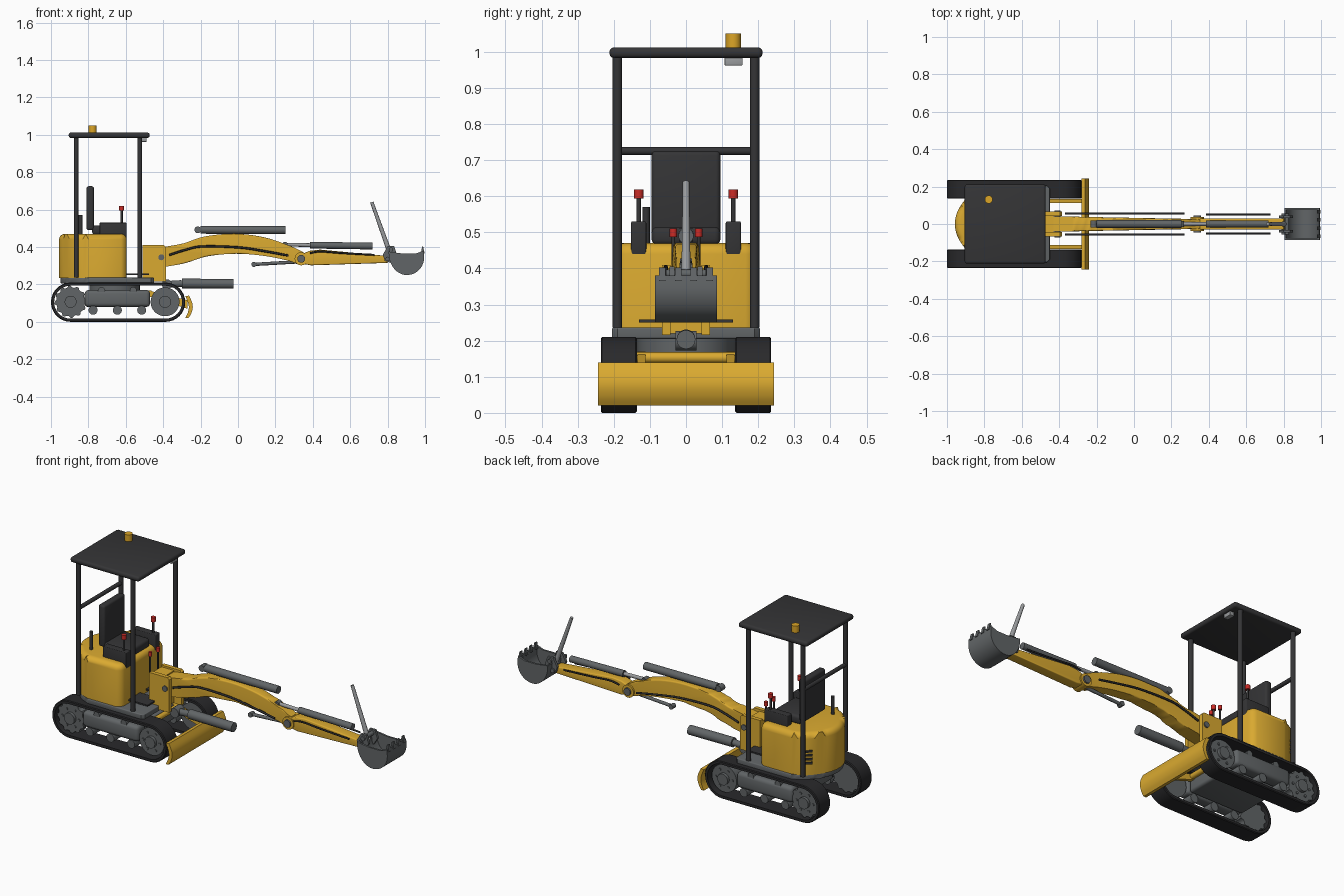
import bpy, bmesh, math
from mathutils import Vector

if "Cube" in bpy.data.objects:
    bpy.data.objects.remove(bpy.data.objects["Cube"])


def mat(name, r, g, b):
    m = bpy.data.materials.new(name)
    m.diffuse_color = (r, g, b, 1)
    m.use_nodes = True
    m.node_tree.nodes["Principled BSDF"].inputs["Base Color"].default_value = m.diffuse_color
    return m


YELLOW = mat("machine_yellow", 0.70, 0.40, 0.03)
STEEL = mat("steel_grey", 0.12, 0.13, 0.135)
DARK = mat("dark_grey", 0.035, 0.035, 0.037)
RUBBER = mat("rubber_black", 0.022, 0.022, 0.024)
CHROME = mat("light_grey", 0.32, 0.33, 0.34)
RED = mat("red", 0.6, 0.025, 0.02)
AMBER = mat("amber", 0.72, 0.38, 0.02)


def finish(name, bm, m, angle=35):
    bmesh.ops.recalc_face_normals(bm, faces=bm.faces)
    me = bpy.data.meshes.new(name)
    bm.to_mesh(me)
    bm.free()
    ob = bpy.data.objects.new(name, me)
    bpy.context.collection.objects.link(ob)
    me.materials.append(m)
    bpy.ops.object.select_all(action='DESELECT')
    ob.select_set(True)
    bpy.context.view_layer.objects.active = ob
    bpy.ops.object.shade_smooth_by_angle(angle=math.radians(angle))
    return ob


def box(name, lo, hi, m, bevel=0.0, rot_z=0):
    bm = bmesh.new()
    bmesh.ops.create_cube(bm, size=1)
    lo, hi = Vector(lo), Vector(hi)
    for v in bm.verts:
        v.co = Vector([v.co[i] * (hi - lo)[i] for i in range(3)])
    if bevel:
        bmesh.ops.bevel(bm, geom=bm.edges[:], offset=bevel, segments=3, profile=0.5, affect='EDGES')
    ob = finish(name, bm, m)
    ob.location = (lo + hi) / 2
    ob.rotation_euler.z = rot_z
    return ob


def rod(name, p, q, r, m, n=24, r2=None):
    p, q = Vector(p), Vector(q)
    bm = bmesh.new()
    bmesh.ops.create_cone(bm, cap_ends=True, segments=n, radius1=r, radius2=r if r2 is None else r2,
                          depth=(q - p).length)
    ob = finish(name, bm, m)
    ob.location = (p + q) / 2
    ob.rotation_mode = 'QUATERNION'
    ob.rotation_quaternion = (q - p).to_track_quat('Z', 'Y')
    return ob


def prism(name, pts, a, b, m, axis='y', bevel=0.0, top_only=False, width=None):
    """Extrude a profile (x,z along y, or x,y along z) from a to b."""
    bm = bmesh.new()
    place = (lambda u, v, t: (u, t, v)) if axis == 'y' else (lambda u, v, t: (u, v, t))
    f = bm.faces.new([bm.verts.new(place(u, v, a)) for u, v in pts])
    new = bmesh.ops.extrude_face_region(bm, geom=[f])['geom']
    for v in [g for g in new if isinstance(g, bmesh.types.BMVert)]:
        v.co[1 if axis == 'y' else 2] = b
    if bevel:
        k = 1 if axis == 'y' else 2
        es = [e for e in bm.edges if abs(e.verts[0].co[k] - e.verts[1].co[k]) < 1e-6
              and (not top_only or e.verts[0].co[k] > (a + b) / 2)]
        bmesh.ops.bevel(bm, geom=es, offset=bevel, segments=4, profile=0.5, affect='EDGES')
    if width:
        for v in bm.verts:
            v.co.y *= width(v.co.x)
    return finish(name, bm, m)


def spline(pts, k=5):
    """Catmull-Rom through open points."""
    P = [Vector(p) for p in [pts[0]] + pts + [pts[-1]]]
    out = []
    for i in range(1, len(P) - 2):
        a, b, c, d = P[i - 1:i + 3]
        for j in range(k):
            t = j / k
            out.append(tuple(0.5 * (2 * b + (c - a) * t + (2 * a - 5 * b + 4 * c - d) * t * t
                                    + (3 * b - a - 3 * c + d) * t ** 3)))
    return out + [tuple(P[-1])]


def stadium(x0, x1, z, r, n=16):
    arc = lambda cx, s: [(cx + r * math.cos(s + math.pi * i / n), z + r * math.sin(s + math.pi * i / n))
                         for i in range(n + 1)]
    return arc(x1, -math.pi / 2) + arc(x0, math.pi / 2)


def hose(name, pts, y, r):
    c = bpy.data.curves.new(name, 'CURVE')
    c.dimensions, c.bevel_depth, c.bevel_resolution, c.use_fill_caps = '3D', r, 2, True
    pts = spline(pts)
    s = c.splines.new('POLY')
    s.points.add(len(pts) - 1)
    for p, (x, z) in zip(s.points, pts):
        p.co = (x, y, z, 1)
    c.materials.append(RUBBER)
    bpy.context.collection.objects.link(bpy.data.objects.new(name, c))


# tracks, wheels and side frames
for s, side in ((1, "left"), (-1, "right")):
    bm = bmesh.new()
    rings = [[bm.verts.new((x, s * y, z)) for x, z in stadium(-0.895, -0.387, 0.105, r)]
             for r, y in ((0.105, 0.14), (0.105, 0.232), (0.101, 0.236), (0.088, 0.236), (0.088, 0.136), (0.101, 0.136))]
    for i in range(6):
        A, B = rings[i], rings[(i + 1) % 6]
        for j in range(len(A)):
            k = (j + 1) % len(A)
            bm.faces.new((A[j], A[k], B[k], B[j]))
    finish(side + "_track", bm, RUBBER)
    for x, nm in ((-0.895, "sprocket"), (-0.39, "idler")):
        gear = []
        for i in range(48):
            r = 0.086 if i % 4 < 2 and nm == "sprocket" else 0.077
            gear.append((x + r * math.cos(i * math.pi / 24), 0.107 + r * math.sin(i * math.pi / 24)))
        prism(f"{side}_{nm}", gear, s * 0.155, s * 0.215, STEEL)
        rod(f"{side}_{nm}_hub", (x, s * 0.2, 0.107), (x, s * 0.232, 0.107), 0.032, STEEL)
        for i in range(6):
            a = i * math.pi / 3
            c = (x + 0.052 * math.cos(a), 0.107 + 0.052 * math.sin(a))
            rod(f"{side}_{nm}_bolt", (c[0], s * 0.21, c[1]), (c[0], s * 0.22, c[1]), 0.007, STEEL, 8)
    box(side + "_track_frame", (-0.82, min(s * .15, s * .225), 0.08), (-0.47, max(s * .15, s * .225), 0.17), STEEL, 0.02)
    for x in (-0.775, -0.645, -0.515):
        rod(side + "_roller", (x, s * 0.15, 0.062), (x, s * 0.222, 0.062), 0.024, STEEL)
    for x in (-0.73, -0.56):
        rod(side + "_top_roller", (x, s * 0.15, 0.168), (x, s * 0.222, 0.168), 0.018, STEEL)
    # blade arms
    prism(side + "_blade_arm", [(-0.49, 0.17), (-0.49, 0.14), (-0.27, 0.07), (-0.27, 0.115)],
          s * 0.112, s * 0.134, YELLOW)

# undercarriage centre, slewing ring, dozer blade
box("centre_frame", (-0.82, -0.15, 0.08), (-0.48, 0.15, 0.165), STEEL, 0.015)
rod("slewing_ring", (-0.66, 0, 0.16), (-0.66, 0, 0.212), 0.135, STEEL, 40)
rod("blade_cross_tube", (-0.47, -0.135, 0.153), (-0.47, 0.135, 0.153), 0.015, YELLOW)
prism("dozer_blade", spline([(-0.262, 0.14), (-0.246, 0.105), (-0.242, 0.075), (-0.25, 0.045), (-0.265, 0.02)])
      + spline([(-0.282, 0.02), (-0.268, 0.05), (-0.263, 0.078), (-0.268, 0.105), (-0.282, 0.138)]), -0.243, 0.243, YELLOW)

# platform and rounded engine body
rear = spline([(-0.80, 0.2), (-0.87, 0.168), (-0.925, 0.1), (-0.95, 0.05), (-0.957, 0),
               (-0.95, -0.05), (-0.925, -0.1), (-0.87, -0.168), (-0.80, -0.2)], 4)
prism("platform", [(-0.45, 0.19), (-0.465, 0.205)] + [(x * 0.97 - 0.02, y * 1.02) for x, y in rear]
      + [(-0.465, -0.205), (-0.45, -0.19)], 0.205, 0.237, STEEL, 'z', 0.006)
prism("engine_body", [(-0.595, 0.165), (-0.603, 0.185), (-0.625, 0.2)] + rear
      + [(-0.625, -0.2), (-0.603, -0.185), (-0.595, -0.165)], 0.235, 0.47, YELLOW, 'z', 0.03, True)
for i in range(4):
    z = 0.30 + 0.022 * i
    box("vent_slot", (-0.90, 0.155, z), (-0.85, 0.171, z + 0.01), DARK, 0, math.radians(38))

# seat, consoles, levers
box("seat_cushion", (-0.78, -0.095, 0.465), (-0.615, 0.095, 0.515), DARK, 0.015)
box("seat_back", (-0.81, -0.095, 0.49), (-0.77, 0.095, 0.725), DARK, 0.012)
for s in (1, -1):
    y = 0.131 * s
    box("control_console", (-0.74, y - 0.021, 0.437), (-0.595, y + 0.021, 0.53), DARK, 0.004)
    rod("joystick", (-0.622, y, 0.52), (-0.622, y, 0.6), 0.006, DARK, 12)
    rod("joystick_knob", (-0.622, y, 0.594), (-0.622, y, 0.619), 0.013, RED, 16)
    rod("travel_lever", (-0.525, 0.035 * s, 0.235), (-0.525, 0.035 * s, 0.495), 0.005, DARK, 12)
    rod("travel_lever_knob", (-0.525, 0.035 * s, 0.487), (-0.525, 0.035 * s, 0.51), 0.01, RED, 16)
    box("foot_pedal", (-0.6, 0.078 * s - 0.052, 0.25), (-0.475, 0.078 * s + 0.052, 0.258), DARK)
    # canopy posts
    for x in (-0.865, -0.525):
        rod("canopy_post", (x, 0.19 * s, 0.237), (x, 0.19 * s, 0.99), 0.013, DARK)
rod("exhaust_pipe", (-0.842, -0.11, 0.45), (-0.842, -0.11, 0.57), 0.01, DARK, 16)

# canopy
rod("canopy_crossbar", (-0.865, -0.19, 0.725), (-0.865, 0.19, 0.725), 0.011, DARK)
box("canopy_roof", (-0.905, -0.212, 0.983), (-0.473, 0.212, 1.012), DARK, 0.012)
rod("beacon", (-0.777, 0.131, 1.01), (-0.777, 0.131, 1.05), 0.021, AMBER)
box("work_light", (-0.515, 0.107, 0.962), (-0.488, 0.157, 0.985), CHROME, 0.003)

# swing bracket
for s in (1, -1):
    prism("bracket_plate", [(-0.51, 0.237), (-0.48, 0.215), (-0.385, 0.215), (-0.385, 0.40), (-0.395, 0.41), (-0.51, 0.41)],
          s * 0.043, s * 0.066, YELLOW)
box("bracket_core", (-0.51, -0.044, 0.22), (-0.43, 0.044, 0.4), YELLOW)
rod("boom_pin", (-0.41, -0.072, 0.345), (-0.41, 0.072, 0.345), 0.016, STEEL)

# boom, stick and joint
prism("boom", spline([(-0.45, 0.39), (-0.385, 0.402), (-0.29, 0.42), (-0.18, 0.456), (-0.02, 0.471),
                      (0.14, 0.452), (0.28, 0.405), (0.35, 0.372)])
      + spline([(0.335, 0.305), (0.255, 0.33), (0.135, 0.353), (-0.01, 0.364), (-0.165, 0.35), (-0.29, 0.312), (-0.45, 0.285)]),
      -0.04, 0.04, YELLOW, bevel=0.008, width=lambda x: 1 - 0.32 * max(0, min(1, (x + 0.35) / 0.6)))
prism("stick", [(0.32, 0.355), (0.385, 0.38), (0.44, 0.386), (0.80, 0.352), (0.815, 0.335), (0.80, 0.315), (0.39, 0.302), (0.32, 0.315)],
      -0.03, 0.03, YELLOW, bevel=0.006)
rod("elbow_boss", (0.338, -0.037, 0.337), (0.338, 0.037, 0.337), 0.035, YELLOW, 32)
rod("elbow_pin", (0.338, -0.046, 0.337), (0.338, 0.046, 0.337), 0.021, STEEL)
for s in (1, -1):
    hose("boom_hose", [(-0.368, 0.357), (-0.28, 0.385), (-0.19, 0.403), (0, 0.398), (0.14, 0.378), (0.27, 0.354)], s * 0.056, 0.006)
    hose("stick_hose", [(0.385, 0.367), (0.44, 0.376), (0.55, 0.368), (0.73, 0.358)], s * 0.05, 0.005)


# hydraulic cylinders: barrel, thin rod and eye
def ram(name, eye, start, end, r, thin, m=STEEL):
    rod(name + "_barrel", start, end, r, STEEL)
    rod(name + "_rod", eye, start, thin, m, 16)
    e = Vector(eye)
    rod(name + "_eye", e - Vector((0, thin * 1.6, 0)), e + Vector((0, thin * 1.6, 0)), thin * 1.5, STEEL)


ram("boom_ram", (-0.215, 0, 0.492), (-0.2, 0, 0.492), (0.255, 0, 0.49), 0.021, 0.012)
ram("stick_ram", (0.252, 0, 0.413), (0.385, 0, 0.41), (0.72, 0, 0.405), 0.018, 0.01, CHROME)
ram("lift_ram", (-0.38, 0, 0.2), (-0.3, 0, 0.205), (-0.025, 0, 0.203), 0.026, 0.018)
ram("lower_ram", (0.085, 0, 0.307), (0.31, 0, 0.32), (0.45, 0, 0.332), 0.012, 0.009)
rod("bucket_link", (0.815, 0, 0.36), (0.715, 0, 0.64), 0.013, CHROME, 16, 0.009)

# bucket with side plates, teeth and hanger
outer = spline([(0.805, 0.375), (0.812, 0.325), (0.84, 0.278), (0.885, 0.252), (0.935, 0.256), (0.975, 0.285), (0.994, 0.33), (0.992, 0.38)], 4)
c = Vector((0.9, 0.375))
inner = [tuple(c + (Vector(p) - c) * 0.91) for p in outer]
prism("bucket_shell", outer + inner[::-1], -0.08, 0.08, STEEL)
for s in (1, -1):
    prism("bucket_side", outer + [(0.95, 0.365), (0.88, 0.365)], s * 0.075, s * 0.086, STEEL)
    prism("bucket_ear", [(0.775, 0.36), (0.785, 0.325), (0.82, 0.315), (0.85, 0.36), (0.835, 0.405), (0.80, 0.405)],
          s * 0.032, s * 0.046, STEEL)
for p in ((0.8, 0.336), (0.818, 0.385)):
    rod("bucket_pin", (p[0], -0.055, p[1]), (p[0], 0.055, p[1]), 0.012, STEEL)
for y in (-0.066, -0.022, 0.022, 0.066):
    prism("bucket_tooth", [(0.978, 0.365), (0.998, 0.365), (0.99, 0.402), (0.984, 0.402)], y - 0.009, y + 0.009, STEEL)
